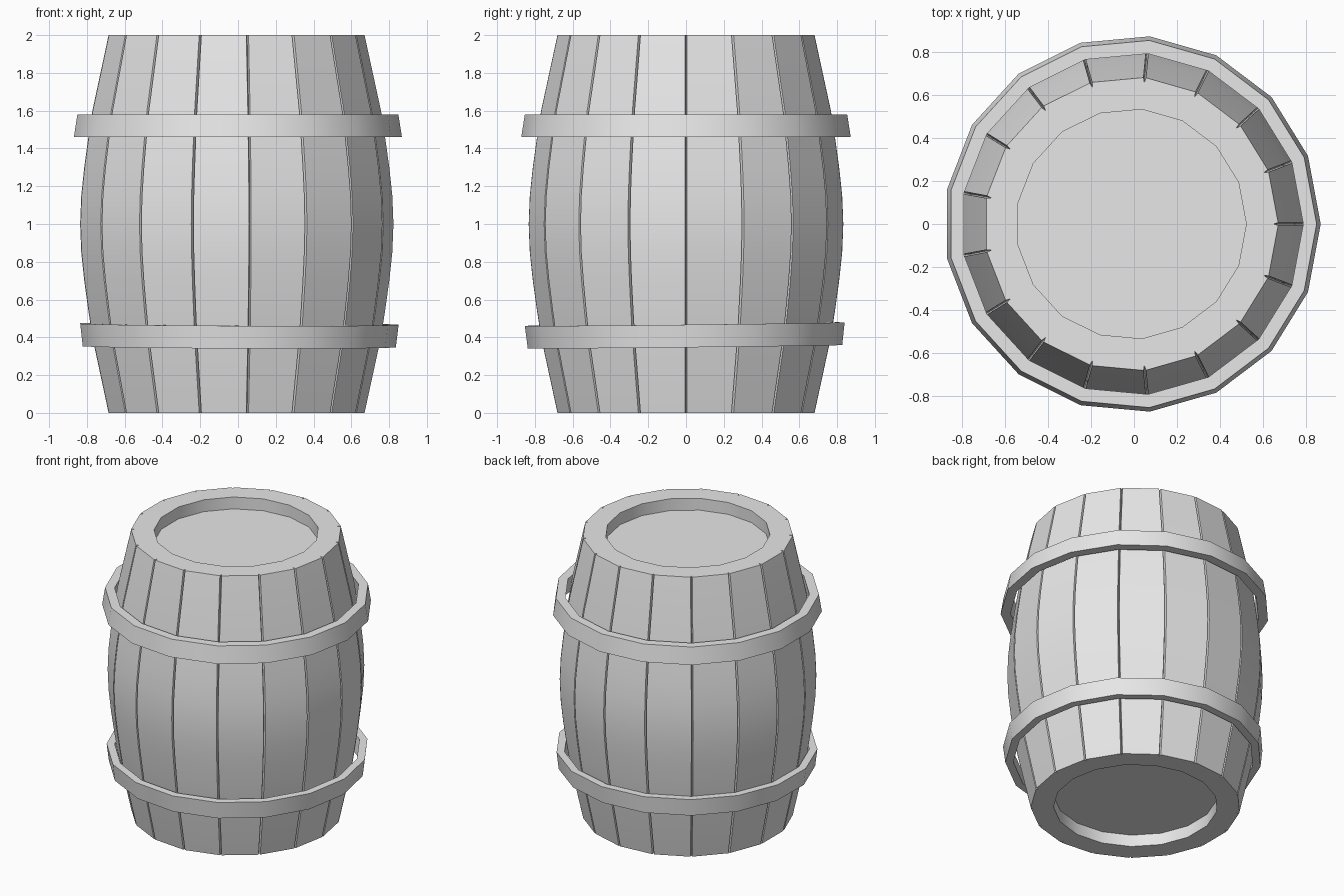
import bpy, bmesh, math
from mathutils import Euler

cube = bpy.data.objects.get("Cube")
if cube:
    bpy.data.objects.remove(cube, do_unlink=True)

SIDES = 17
STEP = 2 * math.pi / SIDES
GROOVE_HALF, GROOVE_DEPTH = 0.006, 0.022
LID_RADIUS, LID_DEPTH = 0.535, 0.085

grey = bpy.data.materials.new("light grey")
grey.use_nodes = True
colour = (0.8, 0.8, 0.8, 1)
grey.diffuse_color = colour
grey.node_tree.nodes["Principled BSDF"].inputs["Base Color"].default_value = colour


def finish(name, bm, location, rotation=(0, 0, 0)):
    bmesh.ops.recalc_face_normals(bm, faces=bm.faces)
    mesh = bpy.data.meshes.new(name)
    bm.to_mesh(mesh)
    bm.free()
    mesh.materials.append(grey)
    obj = bpy.data.objects.new(name, mesh)
    bpy.context.collection.objects.link(obj)
    obj.location = location
    obj.rotation_euler = Euler(rotation)
    bpy.ops.object.select_all(action='DESELECT')
    obj.select_set(True)
    bpy.context.view_layer.objects.active = obj
    bpy.ops.object.shade_smooth_by_angle(angle=math.radians(30))
    return obj


def polar(bm, r, angle, z):
    return bm.verts.new((r * math.cos(angle), r * math.sin(angle), z))


def polygon(bm, r, z):
    return [polar(bm, r, k * STEP, z) for k in range(SIDES)]


def grooved_ring(bm, r, z):
    """Polygon with a narrow notch at every corner."""
    ring = []
    for k in range(SIDES):
        a, d = k * STEP, GROOVE_HALF / r
        ring += [polar(bm, r, a - d, z),
                 polar(bm, r - GROOVE_DEPTH, a, z),
                 polar(bm, r, a + d, z)]
    return ring


def bridge(bm, lower, upper):
    n = len(lower)
    for i in range(n):
        j = (i + 1) % n
        bm.faces.new((lower[i], lower[j], upper[j], upper[i]))


# Staves: bulging half profile, mirrored about mid height
half = [(1.0, 0.683), (0.6, 0.77), (0.45, 0.793), (0.3, 0.814), (0.15, 0.83)]
profile = ([(1 - h, r) for h, r in half] + [(1, 0.836)]
           + [(1 + h, r) for h, r in reversed(half)])
bm = bmesh.new()
rings = [grooved_ring(bm, r, z) for z, r in profile]
for lower, upper in zip(rings, rings[1:]):
    bridge(bm, lower, upper)

# Rims and recessed lids at both ends
for outer, z, inward in ((rings[0], 0, 1), (rings[-1], 2, -1)):
    lip = polygon(bm, LID_RADIUS, z)
    floor = polygon(bm, LID_RADIUS, z + inward * LID_DEPTH)
    for k in range(SIDES):
        n = (k + 1) % SIDES
        bm.faces.new((outer[3 * k + 1], outer[3 * k + 2], outer[3 * n],
                      outer[3 * n + 1], lip[n], lip[k]))
    bridge(bm, lip, floor)
    bm.faces.new(floor)
finish("barrel_staves", bm, (-0.013, 0, 0))


# Hoops: tapered rectangular bands
def hoop(name, section, location, rotation=(0, 0, 0)):
    bm = bmesh.new()
    loops = [polygon(bm, r, z) for r, z in section]
    for i in range(len(loops)):
        bridge(bm, loops[i], loops[(i + 1) % len(loops)])
    finish(name, bm, location, rotation)


H = 0.06
hoop("upper_hoop", [(0.876, -H), (0.857, H), (0.795, H), (0.812, -H)],
     (-0.008, 0, 1.52))
hoop("lower_hoop", [(0.836, -H), (0.85, H), (0.798, H), (0.784, -H)],
     (0, -0.006, 0.41), (0.011, 0.004, 0))
